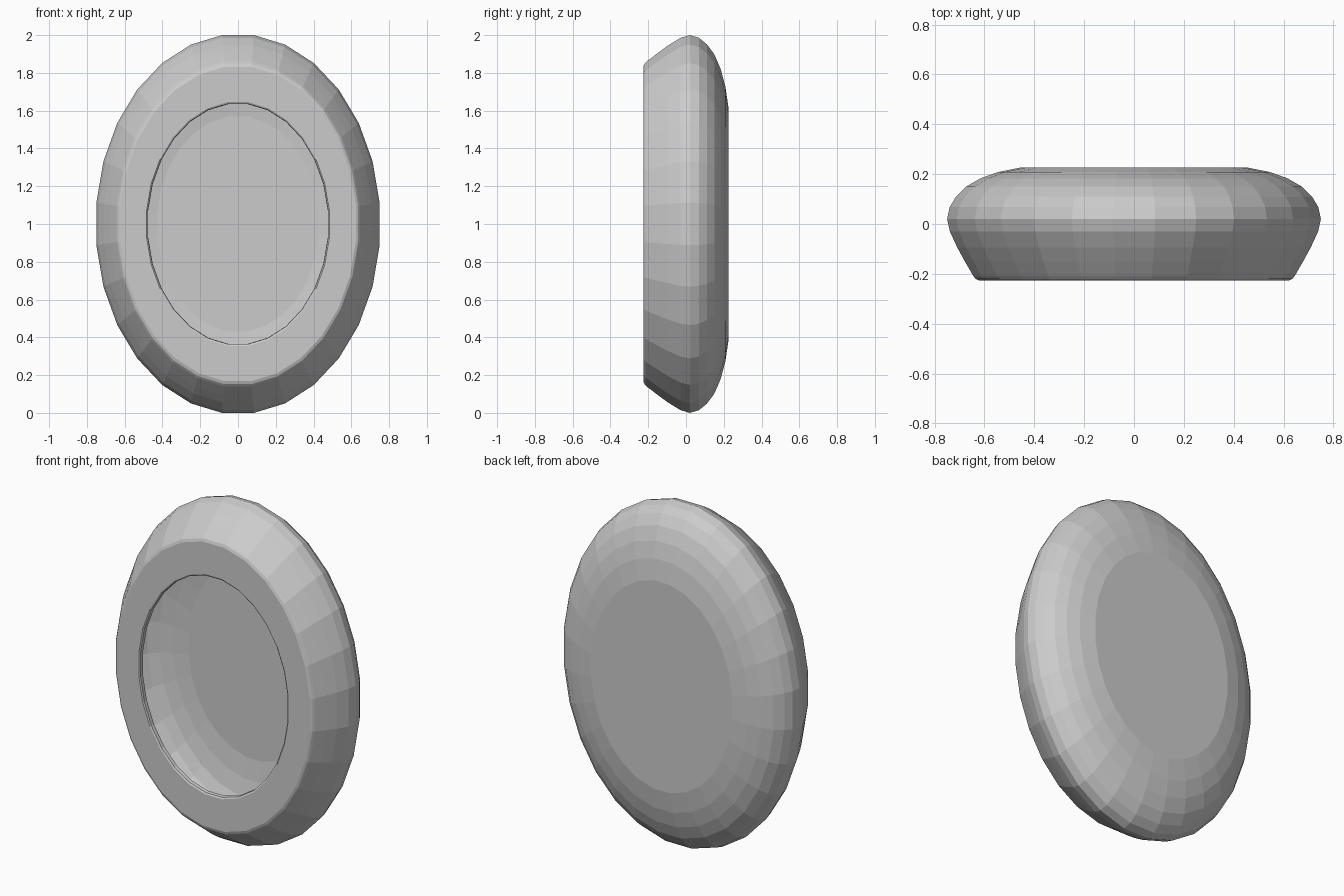
import bpy, bmesh, math

if "Cube" in bpy.data.objects:
    bpy.data.objects.remove(bpy.data.objects["Cube"])

SIDES = 28
ASPECT = 0.75                                   # width / height of the oval
FIT = 1 / math.cos(math.pi / SIDES)             # flat sides reach full extent

# Cross-section (y, radius): back centre -> outside -> front rim -> inside -> floor
profile = [
    (0.226, 0.61), (0.208, 0.73), (0.183, 0.822), (0.150, 0.898), (0.110, 0.952),
    (0.068, 0.986), (0.020, 1.0), (-0.030, 0.985), (-0.095, 0.945),
    (-0.150, 0.905), (-0.208, 0.86), (-0.220, 0.848), (-0.226, 0.832),   # outer shell
    (-0.226, 0.645), (-0.221, 0.636), (-0.200, 0.634),                   # flat rim and lip
    (-0.160, 0.80), (-0.070, 0.865), (0.010, 0.915), (0.050, 0.90),
    (0.085, 0.86), (0.115, 0.79), (0.136, 0.69), (0.150, 0.57),          # hollow inside
]

# Oval shell swept around the y axis
bm = bmesh.new()
rings = []
for y, r in profile:
    ring = []
    for i in range(SIDES):
        a = 2 * math.pi * (i + 0.5) / SIDES
        ring.append(bm.verts.new((ASPECT * r * FIT * math.cos(a), y,
                                  1 + r * FIT * math.sin(a))))
    rings.append(ring)
for p, q in zip(rings, rings[1:]):
    for i in range(SIDES):
        j = (i + 1) % SIDES
        bm.faces.new((p[i], p[j], q[j], q[i]))

# Flat back and flat floor of the hollow
bm.faces.new(rings[0])
bm.faces.new(rings[-1])
bmesh.ops.recalc_face_normals(bm, faces=bm.faces)

mesh = bpy.data.meshes.new("oval_dish")
bm.to_mesh(mesh)
bm.free()
dish = bpy.data.objects.new("oval_dish", mesh)
bpy.context.collection.objects.link(dish)
